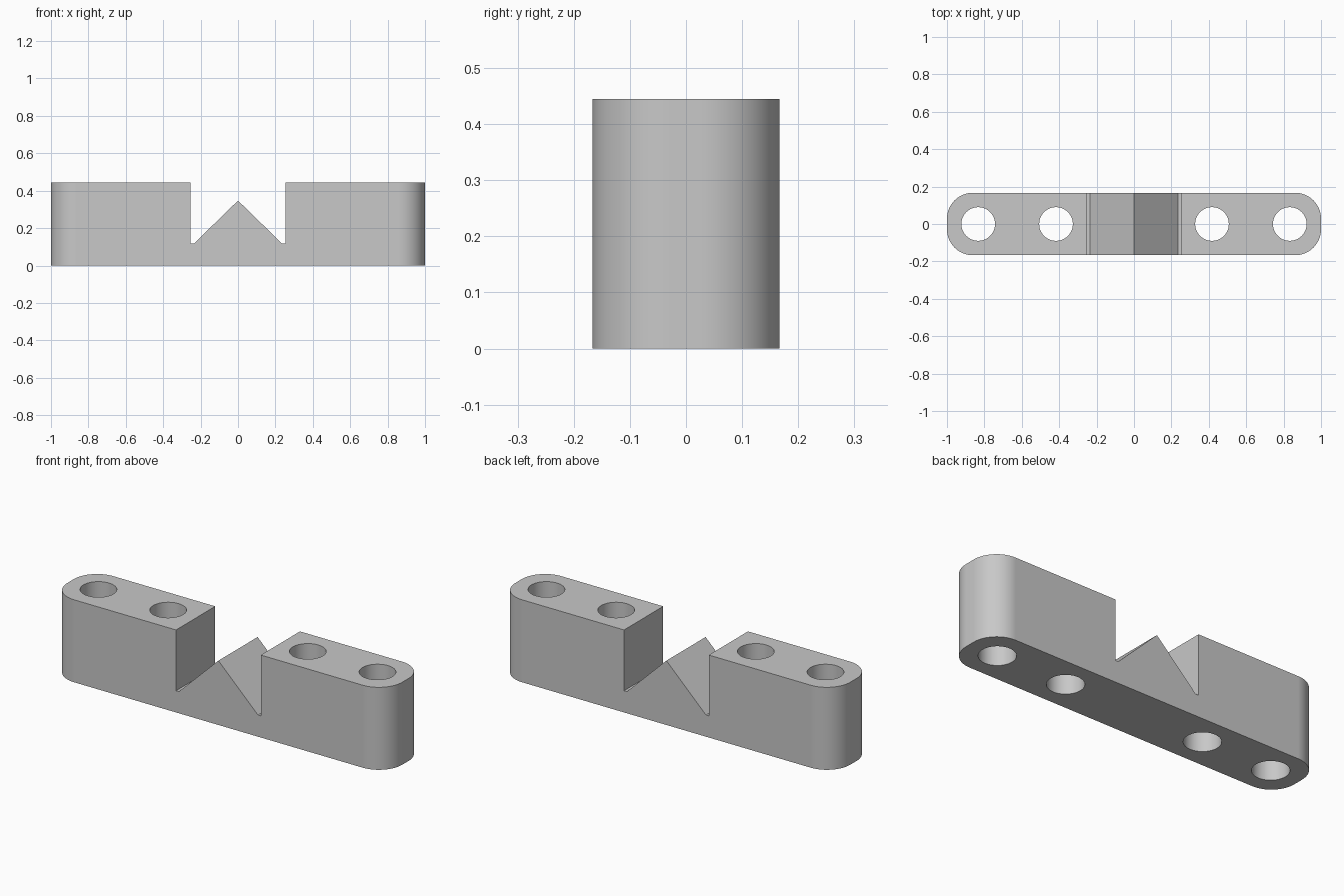
import bpy
import bmesh
from math import cos, sin, pi, radians
from mathutils import Vector

if "Cube" in bpy.data.objects:
    bpy.data.objects.remove(bpy.data.objects["Cube"])

LENGTH, DEPTH, HEIGHT = 2.0, 0.334, 0.445
CORNER = 0.139
HOLE_RADIUS = 0.09

grey = bpy.data.materials.new("plain grey")
grey.use_nodes = True
colour = (0.58, 0.58, 0.58, 1)
grey.diffuse_color = colour
grey.node_tree.nodes["Principled BSDF"].inputs["Base Color"].default_value = colour


def prism(name, outline, direction):
    """Extrude a closed outline along a direction into a solid."""
    bm = bmesh.new()
    face = bm.faces.new([bm.verts.new(p) for p in outline])
    new = bmesh.ops.extrude_face_region(bm, geom=[face])["geom"]
    moved = [v for v in new if isinstance(v, bmesh.types.BMVert)]
    bmesh.ops.translate(bm, verts=moved, vec=Vector(direction))
    bmesh.ops.recalc_face_normals(bm, faces=bm.faces)
    mesh = bpy.data.meshes.new(name)
    bm.to_mesh(mesh)
    bm.free()
    mesh.materials.append(grey)
    obj = bpy.data.objects.new(name, mesh)
    bpy.context.collection.objects.link(obj)
    return obj


def arc(cx, cy, radius, start, sweep, steps, z=0):
    angles = [start + sweep * i / steps for i in range(steps + 1)]
    return [(cx + radius * cos(a), cy + radius * sin(a), z) for a in angles]


def cut(target, cutter):
    cutter.hide_render = True
    mod = target.modifiers.new("cut", "BOOLEAN")
    mod.operation = "DIFFERENCE"
    mod.solver = "EXACT"
    mod.object = cutter
    bpy.ops.object.modifier_apply(modifier=mod.name)
    bpy.data.objects.remove(cutter)


# Bar with rounded vertical corners
dx, dy = LENGTH / 2 - CORNER, DEPTH / 2 - CORNER
outline = []
for i, (sx, sy) in enumerate([(1, 1), (-1, 1), (-1, -1), (1, -1)]):
    outline += arc(sx * dx, sy * dy, CORNER, i * pi / 2, pi / 2, 16)
block = prism("mounting_block", outline, (0, 0, HEIGHT))
bpy.ops.object.select_all(action="DESELECT")
block.select_set(True)
bpy.context.view_layer.objects.active = block

# Central notch that leaves a pointed ridge
half = [(0.253, 0.6), (0.253, 0.117), (0.236, 0.117)]
profile = [(-x, z) for x, z in half] + [(0, 0.347)] + half[::-1]
cut(block, prism("notch_cutter", [(x, -0.3, z) for x, z in profile], (0, 0.6, 0)))

# Four vertical through holes
for x in (-0.833, -0.417, 0.417, 0.833):
    circle = arc(x, 0, HOLE_RADIUS, 0, 2 * pi, 48, -0.1)[:-1]
    cut(block, prism("hole_cutter", circle, (0, 0, 0.7)))

# Smooth curved walls, crisp edges, flat large faces
bpy.ops.object.shade_smooth_by_angle(angle=radians(30))
weighted = block.modifiers.new("weighted normals", "WEIGHTED_NORMAL")
weighted.keep_sharp = True
